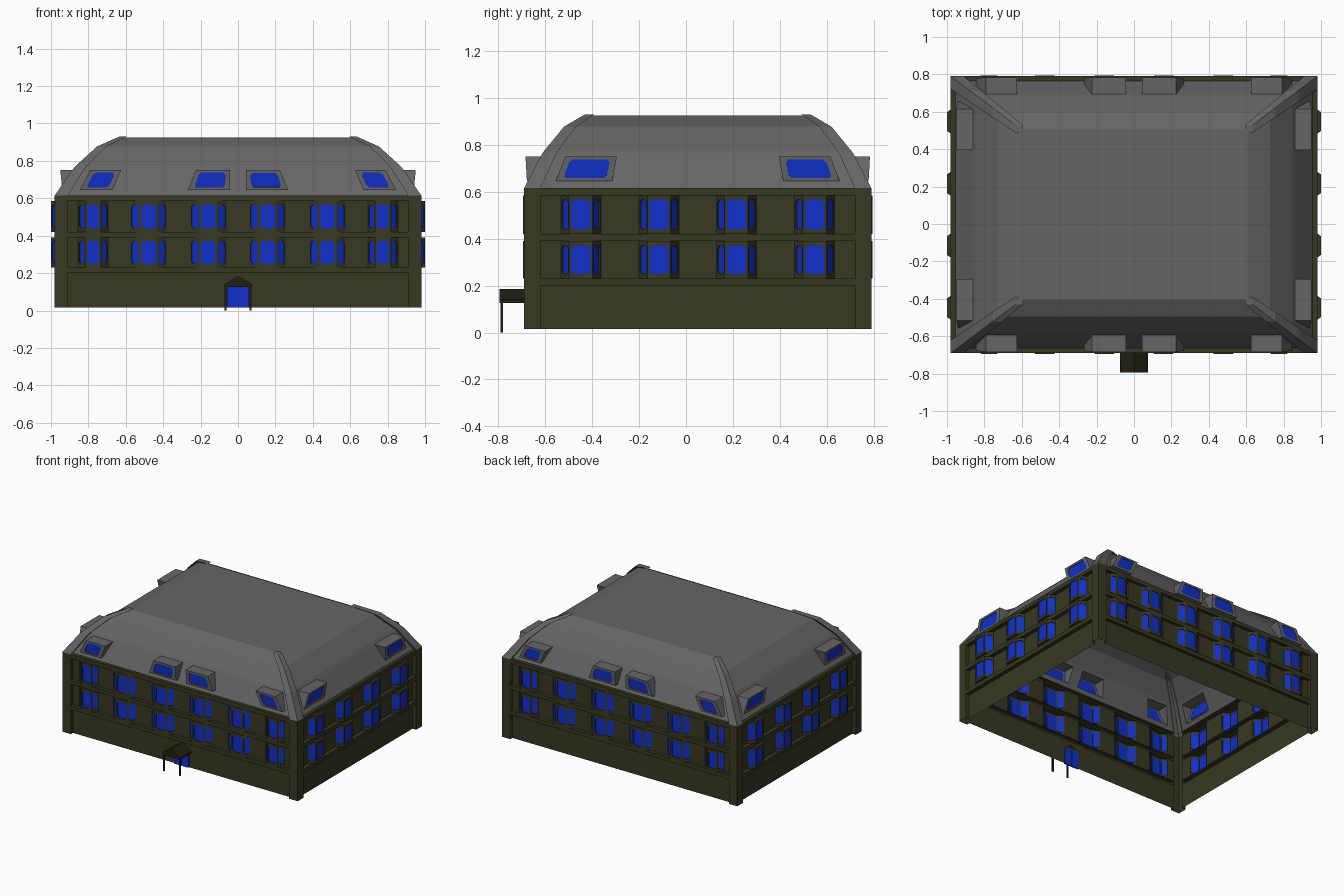
import bpy, bmesh
from mathutils import Vector

if "Cube" in bpy.data.objects:
    bpy.data.objects.remove(bpy.data.objects["Cube"])

HX, HY, CY = 0.98, 0.74, 0.05
Z0, ZT = 0.015, 0.615


def material(name, rgb):
    m = bpy.data.materials.new(name)
    m.diffuse_color = (*rgb, 1)
    m.use_nodes = True
    m.node_tree.nodes["Principled BSDF"].inputs["Base Color"].default_value = m.diffuse_color
    return m


OLIVE = material("olive_wall", (0.038, 0.04, 0.016))
DARK = material("dark_trim", (0.014, 0.014, 0.006))
BLUE = material("blue_glass", (0.005, 0.03, 0.6))
GREY = material("roof_grey", (0.13, 0.13, 0.13))
parts = {}


def face(part, pts):
    bm = parts.setdefault(part, bmesh.new())
    bm.faces.new([bm.verts.new(p) for p in pts])


def point(side, u, d, z):
    """u runs along the facade, d is distance out from the wall plane."""
    return Vector([(u, CY - HY - d, z), (HX + d, CY + u, z),
                   (-u, CY + HY + d, z), (-HX - d, CY - u, z)][side])


def rect(part, side, u0, u1, d0, d1, z0, z1):
    """Upright strip from (u0,d0) to (u1,d1)."""
    face(part, [point(side, u0, d0, z0), point(side, u1, d1, z0),
                point(side, u1, d1, z1), point(side, u0, d0, z1)])


def ledge(part, side, u0, u1, d0, d1, z):
    face(part, [point(side, u0, d0, z), point(side, u1, d0, z),
                point(side, u1, d1, z), point(side, u0, d1, z)])


def framed_pane(frame, pane, c, mx, my, cut, depth):
    """Quad frame around a recessed pane with clipped corners."""
    w, h = (c[1] - c[0]).length, (c[3] - c[0]).length
    n = (c[1] - c[0]).cross(c[3] - c[0]).normalized()
    a, b, e, f = mx / w, my / h, cut / w, cut / h
    st = [(a + e, b), (1 - a - e, b), (1 - a, b + f), (1 - a, 1 - b - f),
          (1 - a - e, 1 - b), (a + e, 1 - b), (a, 1 - b - f), (a, b + f)]
    o = [c[0].lerp(c[1], s).lerp(c[3].lerp(c[2], s), t) for s, t in st]
    q = [p - n * depth for p in o]
    for k in range(4):
        nxt = c[(k + 1) % 4]
        face(frame, [c[k], nxt, o[2 * k + 1], o[2 * k]])
        face(frame, [nxt, o[(2 * k + 2) % 8], o[2 * k + 1]])
    for i in range(8):
        j = (i + 1) % 8
        face(frame, [o[i], o[j], q[j], q[i]])
    face(pane, q)


def mirrored(items):
    return items + [(-a, b, c) for a, b, c in reversed(items)]


# Facade data: bay windows as (centre, base half width, front half width)
LONG_BAYS = mirrored([(-0.775, 0.08, 0.042), (-0.478, 0.097, 0.048), (-0.158, 0.097, 0.048)])
SHORT_BAYS = mirrored([(-0.498, 0.085, 0.05), (-0.165, 0.085, 0.05)])
# Dormers as (bottom-left, bottom-right, top-left, top-right) along the facade
LONG_DORMERS = [(-0.845, -0.67, -0.79, -0.625), (-0.267, -0.043, -0.225, -0.043)]
SHORT_DORMERS = [(-0.605, -0.365, -0.565, -0.345)]
DZ0, DZ1 = 0.645, 0.75
ROWS = [(0.23, 0.39), (0.42, 0.585)]

# Roof profile: (inset on long side, height); short side insets are stretched
PROFILE = [(0, ZT), (0.0155, DZ0), (0.07, DZ1), (0.082, 0.77), (0.17, 0.877), (0.26, 0.93)]
STRETCH = 1.33
STEP = 0.026


def corner(i, extra):
    t = PROFILE[i][0]
    return HX - t * STRETCH - extra, HY - t - extra


for side in range(4):
    long = side % 2 == 0
    L = HX if long else HY
    P = L - 0.07
    R = 0.025 if long else 0.03
    out = 0.005 if long else 0.02

    # Corner pilasters
    for s in (-1, 1):
        rect("walls", side, *sorted((s * L, s * P)), 0, 0, Z0, ZT)
        rect("walls", side, s * P, s * P, 0, -R, Z0, ZT)
    # Floor bands with their ledges, and the base panel
    for z0, z1 in [(0.2, 0.23), (0.39, 0.42), (0.585, ZT)]:
        rect("walls", side, -P, P, 0, 0, z0, z1)
        ledge("walls", side, -P, P, 0, -R, z0)
        ledge("walls", side, -P, P, 0, -R - 0.003, z1)
    rect("walls", side, -P, P, -R, -R, Z0, 0.2)

    # Recessed storeys with bay windows
    for z0, z1 in ROWS:
        u = -P
        for c, hb, hf in (LONG_BAYS if long else SHORT_BAYS):
            rect("walls", side, u, c - hb, -R, -R, z0, z1)
            plan = [(c - hb, -R), (c - hf, out), (c + hf, out), (c + hb, -R)]
            for k in range(3):
                (ua, da), (ub, db) = plan[k], plan[k + 1]
                q = [point(side, ua, da, z0), point(side, ub, db, z0),
                     point(side, ub, db, z1), point(side, ua, da, z1)]
                framed_pane("bay_windows", "window_panes", q,
                            0.009 if k == 1 else 0.007, 0.019, 0.012, 0.006)
            for z in (z0 + 0.002, z1 - 0.002):
                face("bay_windows", [point(side, a, d, z) for a, d in plan])
            u = c + hb
        rect("walls", side, u, P, -R, -R, z0, z1)

    # Roof slopes, open behind the dormers
    left = LONG_DORMERS if long else SHORT_DORMERS
    dormers = left + [(-b, -a, -d, -c) for a, b, c, d in reversed(left)]
    k = 0 if long else 1
    for i in range(len(PROFILE) - 1):
        e0, e1 = corner(i, STEP), corner(i + 1, STEP)
        d0, d1 = e0[1 - k] - (HY if long else HX), e1[1 - k] - (HY if long else HX)
        z0, z1 = PROFILE[i][1], min(PROFILE[i + 1][1], 0.925)
        lo, hi = [-e0[k]], [-e1[k]]
        if i == 1:
            for a, b, c, d in dormers:
                lo += [a, b]
                hi += [c, d]
        lo.append(e0[k])
        hi.append(e1[k])
        for j in range(0, len(lo), 2):
            face("roof", [point(side, lo[j], d0, z0), point(side, lo[j + 1], d0, z0),
                          point(side, hi[j + 1], d1, z1), point(side, hi[j], d1, z1)])
        if i == 1:
            # Dormers: upright front, flat top and sill, two cheeks
            f0, f1 = (-0.012, -0.006) if long else (-0.04, -0.03)
            for a, b, c, d in dormers:
                front = [point(side, a, f0, z0), point(side, b, f0, z0),
                         point(side, d, f1, z1), point(side, c, f1, z1)]
                back = [point(side, a, d0, z0), point(side, b, d0, z0),
                        point(side, d, d1, z1), point(side, c, d1, z1)]
                framed_pane("dormers", "dormer_panes", front, 0.028, 0.014, 0.012, 0.006)
                for m in range(4):
                    n = (m + 1) % 4
                    face("dormers", [front[n], front[m], back[m], back[n]])

# Flat roof top
tx, ty = corner(len(PROFILE) - 1, STEP)
face("roof", [(-tx, CY - ty, 0.925), (tx, CY - ty, 0.925),
              (tx, CY + ty, 0.925), (-tx, CY + ty, 0.925)])

# Raised hip ribs on the four roof corners
for sx in (-1, 1):
    for sy in (-1, 1):
        rings = []
        for i, (t, z) in enumerate(PROFILE):
            x, y = corner(i, 0)
            w = 0.07 - 0.03 * t / 0.26
            plan = [(x - w, y - STEP - 0.005), (x - w, y), (x, y), (x, y - w), (x - STEP - 0.005, y - w)]
            rings.append([Vector((sx * a, CY + sy * b, z)) for a, b in plan])
        for r0, r1 in zip(rings, rings[1:]):
            for j in range(4):
                face("hip_ribs", [r0[j], r0[j + 1], r1[j + 1], r1[j]])
        face("hip_ribs", rings[-1])

# Porch: gabled canopy, two posts and a double door
gable = [(-0.075, 0.125), (0.075, 0.125), (0.075, 0.14), (0, 0.185), (-0.075, 0.14)]
ya, yb = -0.795, -0.665
for y in (ya, yb):
    face("porch_canopy", [(x, y, z) for x, z in gable])
for (x0, z0), (x1, z1) in zip(gable, gable[1:] + gable[:1]):
    face("porch_canopy", [(x0, ya, z0), (x1, ya, z1), (x1, yb, z1), (x0, yb, z0)])


def box(part, lo, hi):
    bm = parts.setdefault(part, bmesh.new())
    made = bmesh.ops.create_cube(bm, size=1)["verts"]
    for v in made:
        v.co = [lo[i] if v.co[i] < 0 else hi[i] for i in range(3)]


for s in (-1, 1):
    box("porch_posts", (s * 0.066 - 0.005, -0.79, 0), (s * 0.066 + 0.005, -0.78, 0.13))
    x0, x1 = sorted((s * 0.001, s * 0.06))
    box("door_leaves", (x0, -0.675, Z0), (x1, -0.662, 0.138))

# Turn every part into an object
MATS = {"walls": OLIVE, "bay_windows": OLIVE, "window_panes": BLUE, "dormer_panes": BLUE,
        "door_leaves": BLUE, "porch_canopy": DARK, "porch_posts": DARK}
for name, bm in parts.items():
    bmesh.ops.remove_doubles(bm, verts=bm.verts, dist=0.0001)
    bmesh.ops.recalc_face_normals(bm, faces=bm.faces)
    mesh = bpy.data.meshes.new(name)
    bm.to_mesh(mesh)
    bm.free()
    mesh.materials.append(MATS.get(name, GREY))
    bpy.context.collection.objects.link(bpy.data.objects.new(name, mesh))
